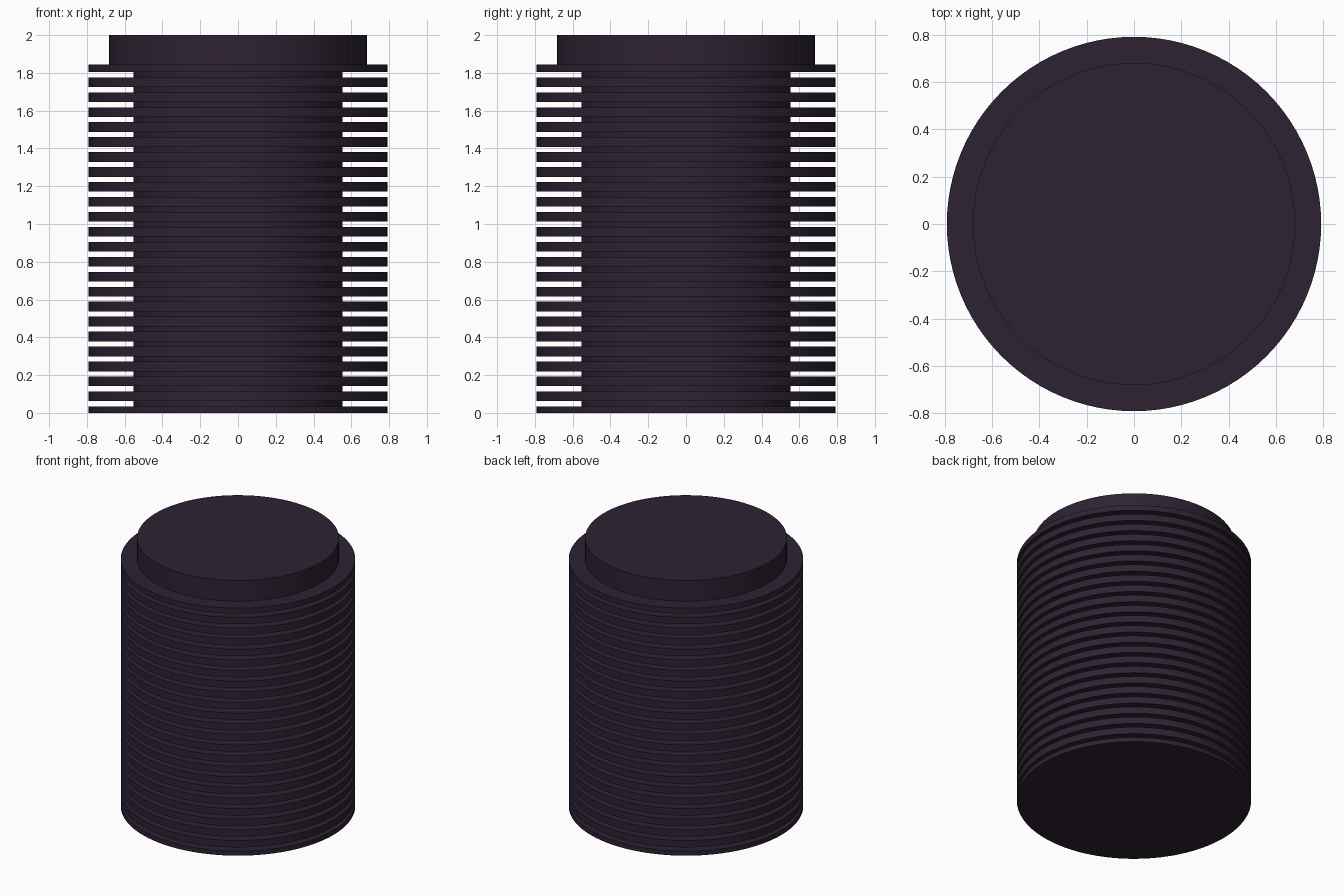
import bpy, bmesh, math

if "Cube" in bpy.data.objects:
    bpy.data.objects.remove(bpy.data.objects["Cube"])

SEG = 96
FIN_R, CORE_R, CAP_R = 0.792, 0.553, 0.682
BODY_TOP, HEIGHT = 1.845, 2.0
GROOVES, FIRST, PITCH, GAP = 23, 0.048, 0.0792, 0.028

mat = bpy.data.materials.new("dark plum")
mat.diffuse_color = (0.027, 0.016, 0.033, 1)
mat.use_nodes = True
mat.node_tree.nodes["Principled BSDF"].inputs["Base Color"].default_value = mat.diffuse_color


def lathe(name, profile):
    """Spin an (r, z) outline around z; both ends are closed with flat caps."""
    bm = bmesh.new()
    rings = []
    for r, z in profile:
        rings.append([bm.verts.new((r * math.cos(2 * math.pi * i / SEG),
                                    r * math.sin(2 * math.pi * i / SEG), z))
                      for i in range(SEG)])
    for a, b in zip(rings, rings[1:]):
        for i in range(SEG):
            j = (i + 1) % SEG
            bm.faces.new((a[i], a[j], b[j], b[i]))
    bm.faces.new(rings[0][::-1])
    bm.faces.new(rings[-1])
    bm.normal_update()
    me = bpy.data.meshes.new(name)
    bm.to_mesh(me)
    bm.free()
    me.materials.append(mat)
    ob = bpy.data.objects.new(name, me)
    bpy.context.collection.objects.link(ob)
    bpy.ops.object.select_all(action='DESELECT')
    ob.select_set(True)
    bpy.context.view_layer.objects.active = ob
    bpy.ops.object.shade_smooth_by_angle(angle=math.radians(30))
    return ob


# Finned body with evenly spaced deep grooves, and the narrower raised cap
outline = [(FIN_R, 0)]
for k in range(GROOVES):
    z = FIRST + k * PITCH
    lo, hi = z - GAP / 2, z + GAP / 2
    outline += [(FIN_R, lo), (CORE_R, lo), (CORE_R, hi), (FIN_R, hi)]
outline += [(FIN_R, BODY_TOP), (CAP_R, BODY_TOP), (CAP_R, HEIGHT)]
lathe("finned_cylinder", outline)
